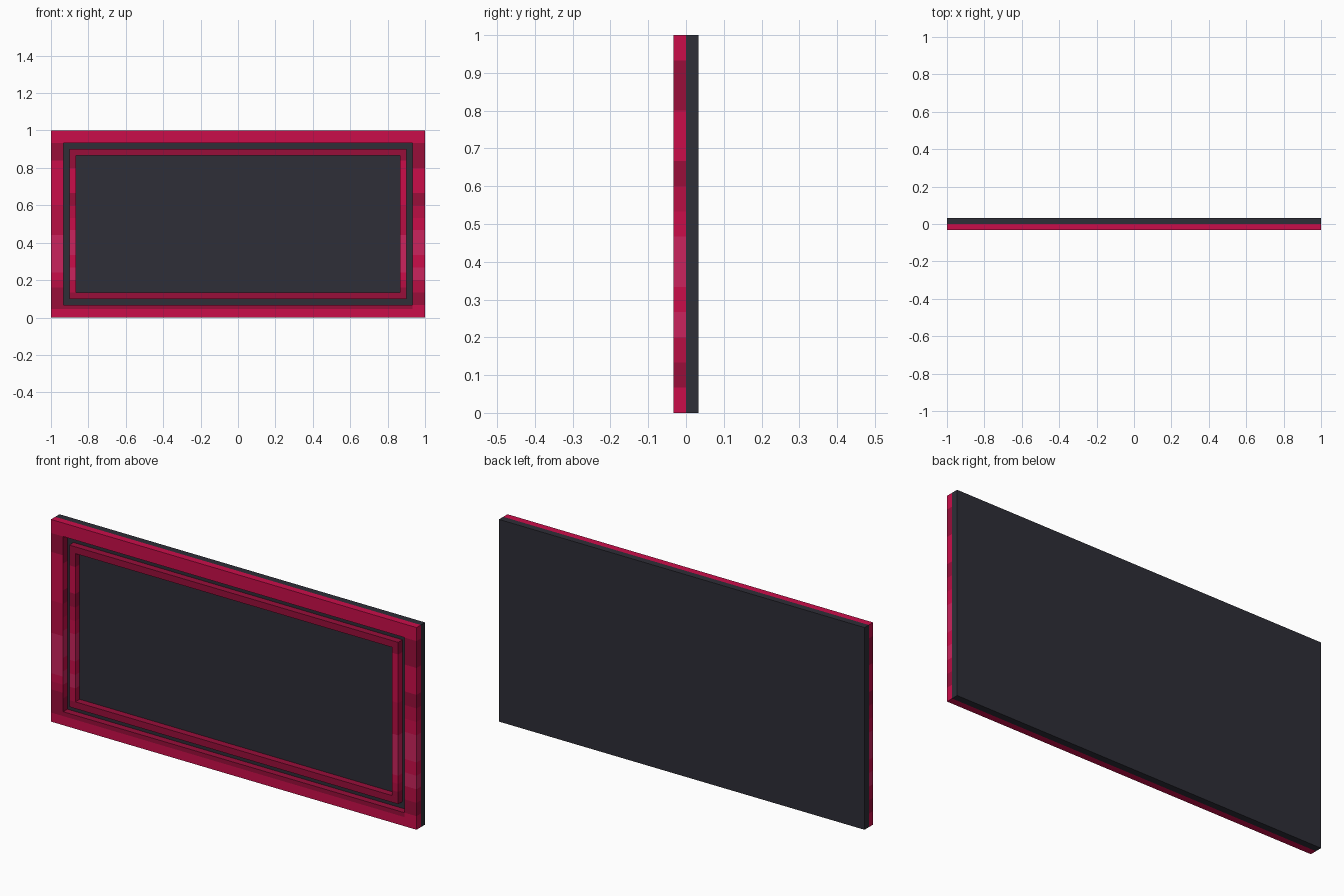
import bpy, bmesh
from mathutils import Vector

if "Cube" in bpy.data.objects:
    bpy.data.objects.remove(bpy.data.objects["Cube"])


def material(name, srgb):
    lin = [((c / 255 + 0.055) / 1.055) ** 2.4 if c > 10 else c / 255 / 12.92 for c in srgb]
    m = bpy.data.materials.new(name)
    m.diffuse_color = (*lin, 1)
    m.use_nodes = True
    m.node_tree.nodes["Principled BSDF"].inputs["Base Color"].default_value = m.diffuse_color
    return m


charcoal = material("charcoal", (46, 46, 55))
reds = [material("bright red", (202, 13, 74)), material("dark red", (152, 14, 58)),
        material("medium red", (184, 14, 68)), material("pink red", (202, 36, 93))]

U = 1 / 30  # thickness of each layer
BRIGHT, DARK, MEDIUM, PINK = range(4)

# Colour bands as (top height, colour), from the floor up
BANDS_A = [(0.067, BRIGHT), (0.133, DARK), (0.2, MEDIUM), (0.267, PINK), (0.333, BRIGHT),
           (0.467, PINK), (0.533, BRIGHT), (0.6, MEDIUM), (0.667, DARK), (0.8, BRIGHT),
           (0.933, DARK), (1.01, BRIGHT)]
BANDS_B = [(0.045, BRIGHT), (0.16, DARK), (0.2, MEDIUM), (0.24, BRIGHT), (0.44, PINK),
           (0.6, MEDIUM), (0.84, BRIGHT), (0.933, DARK), (1.01, BRIGHT)]


def band_colour(z, bands):
    return next(c for top, c in bands if z <= top)


def new_object(name, bm, mats):
    me = bpy.data.meshes.new(name)
    bm.to_mesh(me)
    bm.free()
    for m in mats:
        me.materials.append(m)
    ob = bpy.data.objects.new(name, me)
    bpy.context.collection.objects.link(ob)
    return ob


def frame(name, inset, width, rule):
    """Rectangular ring in front of the board, sliced into colour bands."""
    bm = bmesh.new()

    def loop(d, y):
        return [bm.verts.new((x, y, z)) for x, z in
                ((-1 + d, d), (1 - d, d), (1 - d, 1 - d), (-1 + d, 1 - d))]

    outer, inner = inset, inset + width
    rings = [loop(outer, 0), loop(outer, -U), loop(inner, -U), loop(inner, 0)]
    for a, b in zip(rings, rings[1:]):
        for i in range(4):
            j = (i + 1) % 4
            bm.faces.new((a[i], a[j], b[j], b[i]))
    bmesh.ops.recalc_face_normals(bm, faces=bm.faces)
    # make sure the front ring faces -y
    front = min(bm.faces, key=lambda f: f.calc_center_median().y)
    if front.normal.y > 0:
        bmesh.ops.reverse_faces(bm, faces=bm.faces)
    # cut along the band heights and the column edges
    cuts = [((0, 0, t), (0, 0, 1)) for t, _ in BANDS_A + BANDS_B]
    cuts += [((0, 0, z), (0, 0, 1)) for z in (inner, 1 - inner)]
    cuts += [((s * (1 - inner), 0, 0), (1, 0, 0)) for s in (-1, 1)]
    for co, no in cuts:
        bmesh.ops.bisect_plane(bm, geom=bm.verts[:] + bm.edges[:] + bm.faces[:],
                               dist=1e-5, plane_co=co, plane_no=no)
    bm.normal_update()
    for f in bm.faces:
        p = f.calc_center_median() - f.normal * 0.004
        f.material_index = band_colour(p.z, rule(p, f.normal, inner))
    return new_object(name, bm, reds)


def outer_rule(p, n, inner):
    # outer edges and right column use A, left column and bars use B
    if abs(n.x) > 0.5 or p.x > 1 - inner:
        return BANDS_A
    return BANDS_B


def inner_rule(p, n, inner):
    return BANDS_B if p.x > 0 and inner < p.z < 1 - inner else BANDS_A


# Backing board
bm = bmesh.new()
bmesh.ops.create_cube(bm, size=1)
bmesh.ops.scale(bm, vec=(2, U, 1), verts=bm.verts)
bmesh.ops.translate(bm, vec=Vector((0, U / 2, 0.5)), verts=bm.verts)
new_object("backing_board", bm, [charcoal])

# Raised red borders
frame("outer_border", 0, 2 * U, outer_rule)
frame("inner_border", 3 * U, U, inner_rule)
